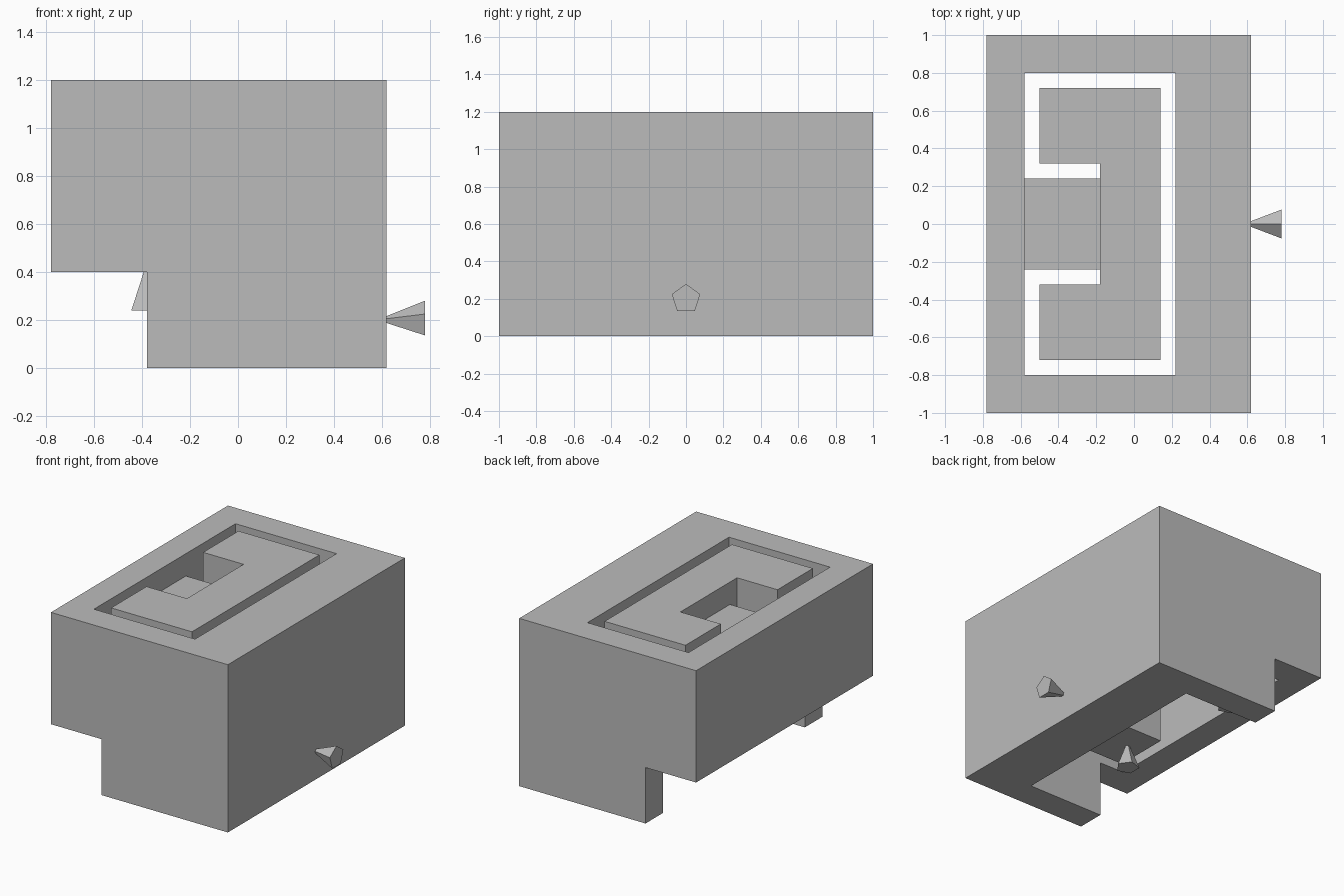
import bpy
import bmesh
from math import cos, sin, pi
from mathutils import Vector

old = bpy.data.objects.get("Cube")
if old:
    bpy.data.objects.remove(old, do_unlink=True)

# Single plain grey
grey = bpy.data.materials.new("plain grey")
grey.use_nodes = True
colour = (0.5, 0.5, 0.5, 1)
grey.diffuse_color = colour
for node in grey.node_tree.nodes:
    if node.type == 'BSDF_PRINCIPLED':
        node.inputs["Base Color"].default_value = colour


def finish(name, bm):
    bmesh.ops.recalc_face_normals(bm, faces=bm.faces)
    mesh = bpy.data.meshes.new(name)
    bm.to_mesh(mesh)
    bm.free()
    mesh.materials.append(grey)
    obj = bpy.data.objects.new(name, mesh)
    bpy.context.collection.objects.link(obj)
    return obj


def prism(name, outline, direction):
    """Extrude a closed flat outline along a direction."""
    bm = bmesh.new()
    face = bm.faces.new([bm.verts.new(p) for p in outline])
    new = bmesh.ops.extrude_face_region(bm, geom=[face])["geom"]
    verts = [v for v in new if isinstance(v, bmesh.types.BMVert)]
    bmesh.ops.translate(bm, verts=verts, vec=direction)
    return finish(name, bm)


def block(name, x0, x1, y0, y1, z0, z1):
    outline = [(x0, y0, z0), (x1, y0, z0), (x1, y1, z0), (x0, y1, z0)]
    return prism(name, outline, (0, 0, z1 - z0))


def peg(name, tip, axis, radius=0.08, length=0.2):
    """Five-sided cone widening from its tip along the axis."""
    axis = Vector(axis)
    up = Vector((0, 0, 1)) if axis.x else Vector((1, 0, 0))
    side = axis.cross(up)
    centre = Vector(tip) + axis * length
    bm = bmesh.new()
    apex = bm.verts.new(tip)
    ring = []
    for i in range(5):
        a = 2 * pi * i / 5
        ring.append(bm.verts.new(centre + radius * (up * cos(a) + side * sin(a))))
    bm.faces.new(ring)
    for i in range(5):
        bm.faces.new((apex, ring[i], ring[i - 1]))
    return finish(name, bm)


# Housing: stepped side profile with a rectangular shaft straight through
step = [(-0.78, 0.4), (-0.38, 0.4), (-0.38, 0), (0.62, 0), (0.62, 1.2), (-0.78, 1.2)]
housing = prism("housing", [(x, -1, z) for x, z in step], (0, 2, 0))
cutter = block("shaft_cutter", -0.58, 0.22, -0.8, 0.8, -0.2, 1.4)
cutter.hide_render = True
cut = housing.modifiers.new("shaft", 'BOOLEAN')
cut.operation = 'DIFFERENCE'
cut.solver = 'EXACT'
cut.object = cutter
bpy.context.view_layer.objects.active = housing
bpy.ops.object.modifier_apply(modifier=cut.name)
bpy.data.objects.remove(cutter, do_unlink=True)

# C-shaped core standing free inside the shaft
half = [(0.14, 0.72), (-0.5, 0.72), (-0.5, 0.32), (-0.18, 0.32)]
outline = half + [(x, -y) for x, y in reversed(half)]
prism("core", [(x, y, 0.4) for x, y in outline], (0, 0, 0.8))

# Bridge joining the core to the housing wall
block("bridge", -0.62, -0.14, -0.24, 0.24, 0.8, 1.04)

# Pegs: one on the side wall, two hanging below the core's arms
peg("side_peg", (0.58, 0, 0.2), (1, 0, 0))
for name, y in (("front_peg", -0.52), ("back_peg", 0.52)):
    peg(name, (-0.38, y, 0.44), (0, 0, -1))
